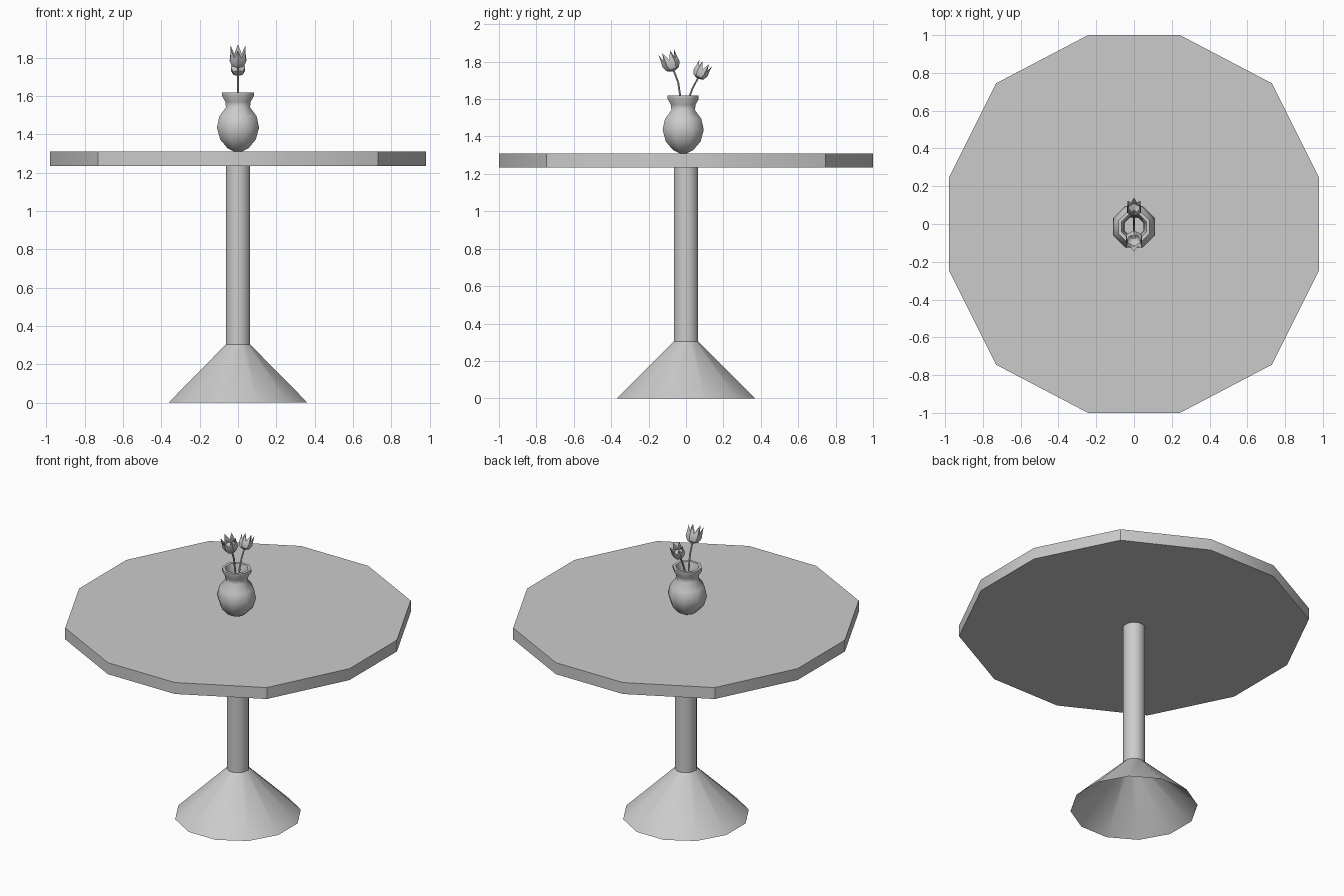
import bpy, bmesh, math
from mathutils import Matrix, Vector

if "Cube" in bpy.data.objects:
    bpy.data.objects.remove(bpy.data.objects["Cube"])


def make(name, bm, smooth=None):
    bmesh.ops.recalc_face_normals(bm, faces=bm.faces)
    me = bpy.data.meshes.new(name)
    bm.to_mesh(me)
    bm.free()
    ob = bpy.data.objects.new(name, me)
    bpy.context.collection.objects.link(ob)
    if smooth:
        bpy.ops.object.select_all(action='DESELECT')
        bpy.context.view_layer.objects.active = ob
        ob.select_set(True)
        bpy.ops.object.shade_smooth_by_angle(angle=math.radians(smooth))
    return ob


def skin(bm, rings, cap_start=False, cap_end=False):
    rows = [[bm.verts.new(p) for p in r] for r in rings]
    n = len(rows[0])
    for a, b in zip(rows, rows[1:]):
        for i in range(n):
            j = (i + 1) % n
            bm.faces.new((a[i], a[j], b[j], b[i]))
    if cap_start:
        bm.faces.new(rows[0][::-1])
    if cap_end:
        bm.faces.new(rows[-1])


def ring(r, z, n, cy=0, sx=1, sy=1):
    # flat sides face the axes; r is measured to the flats
    R = r / math.cos(math.pi / n)
    return [(sx * R * math.cos(2 * math.pi * (i + .5) / n),
             cy + sy * R * math.sin(2 * math.pi * (i + .5) / n), z) for i in range(n)]


def lathe(name, profile, n, smooth, caps=(False, False), cy=0, sx=1):
    bm = bmesh.new()
    skin(bm, [ring(r, z, n, cy, sx) for r, z in profile], *caps)
    return make(name, bm, smooth)


# Twelve-sided top
quarter = [(.98, .245), (.73, .745), (.243, 1.0)]
outline = quarter + [(-x, y) for x, y in quarter[::-1]]
outline += [(-x, -y) for x, y in outline]
bm = bmesh.new()
skin(bm, [[(x, y, z) for x, y in outline] for z in (1.235, 1.31)], True, True)
make("table_top", bm, 29)

# Column and hollow flared foot
lathe("column", [(.065, .303), (.065, 1.235)], 12, 35, sx=.98)
lathe("foot", [(.37, 0), (.065, .303)], 12, 35, sx=.98)

# Hollow vase with a thick lip
lathe("vase", [(.02, 1.31), (.055, 1.328), (.093, 1.373), (.11, 1.435), (.097, 1.495),
               (.063, 1.54), (.066, 1.57), (.083, 1.60), (.083, 1.618), (.066, 1.618),
               (.052, 1.56), (.052, 1.535), (.085, 1.48), (.092, 1.435), (.05, 1.345)],
      8, 50, (True, True), cy=-.015)


# Tulips: curved stem and a cup with pointed petals
def tulip(name, pts, tilt, s):
    bm = bmesh.new()
    rings = []
    for y, z in pts:
        rings.append([(.006 * math.cos(i * math.pi / 3), y + .006 * math.sin(i * math.pi / 3), z)
                      for i in range(6)])
    skin(bm, rings, True, True)
    make(name + "_stem", bm, 50)

    bm = bmesh.new()
    n = 12
    # (valley radius, valley height, tip radius, tip height)
    rows = [(.010, 0, .010, 0), (.034, .012, .036, .012), (.045, .04, .050, .04),
            (.040, .062, .047, .075), (.039, .064, .046, .115),
            (.034, .062, .041, .075), (.036, .04, .041, .04), (.010, .012, .010, .012)]
    M = Matrix.Translation((0, pts[-1][0], pts[-1][1])) @ Matrix.Rotation(tilt, 4, 'X') @ Matrix.Scale(s, 4)
    rings = []
    for rv, hv, rt, ht in rows:
        row = []
        for i in range(n):
            a = 2 * math.pi * i / n + math.pi / 2
            r, h = (rv, hv) if i % 2 else (rt, ht)
            row.append(M @ Vector((r * math.cos(a), r * math.sin(a), h)))
        rings.append(row)
    skin(bm, rings, True, True)
    make(name + "_bloom", bm, 40)


tulip("tall_tulip", [(-.01, 1.36), (-.02, 1.5), (-.03, 1.61), (-.042, 1.69), (-.065, 1.75)],
      math.radians(22), .97)
tulip("short_tulip", [(-.01, 1.36), (0, 1.5), (.017, 1.61), (.036, 1.66), (.063, 1.71)],
      math.radians(-27), .83)
